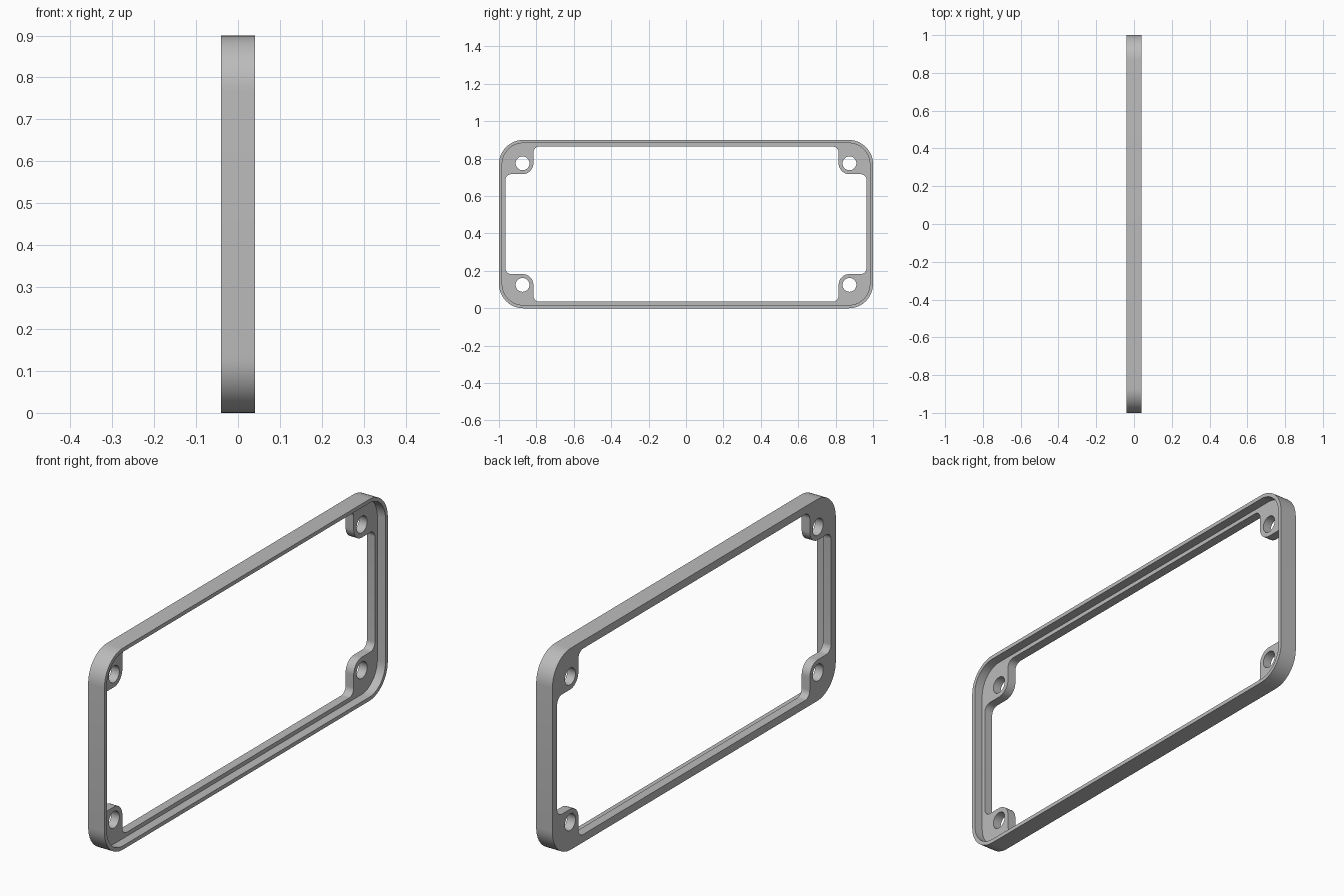
import bpy
import bmesh
from math import sin, cos, pi, radians
from mathutils import Vector

cube = bpy.data.objects.get("Cube")
if cube:
    bpy.data.objects.remove(cube, do_unlink=True)

MID = 0.45                              # height of the frame's centre
BACK, STEP, FRONT = -0.04, 0.0, 0.04    # x of back face, ledge and rim
QUADRANTS = ((1, 1), (-1, 1), (-1, -1), (1, -1))

grey = bpy.data.materials.new("plain grey")
grey.use_nodes = True
grey.diffuse_color = (0.5, 0.5, 0.5, 1)
grey.node_tree.nodes["Principled BSDF"].inputs["Base Color"].default_value = grey.diffuse_color


def rounded_outline(quarter, steps=12):
    """Mirror (y, z, radius) corners into four quadrants and round each one."""
    corners = []
    for sy, sz in QUADRANTS:
        part = [(Vector((sy * y, sz * z)), r) for y, z, r in quarter]
        corners += part if sy * sz > 0 else part[::-1]
    points = []
    for i, (p, r) in enumerate(corners):
        before = (corners[i - 1][0] - p).normalized()
        after = (corners[(i + 1) % len(corners)][0] - p).normalized()
        centre = p + r * (before + after)
        for k in range(steps + 1):
            t = pi / 2 * k / steps
            points.append(centre - r * (after * cos(t) + before * sin(t)))
    return points


def circle(y, z, r, count=40):
    return [Vector((y + r * cos(2 * pi * k / count), z + r * sin(2 * pi * k / count)))
            for k in range(count)]


bm = bmesh.new()


def ring(points, x):
    """Closed loop of edges in the plane at x."""
    verts = [bm.verts.new((x, p.x, p.y + MID)) for p in points]
    return [bm.edges.new((v, verts[(i + 1) % len(verts)])) for i, v in enumerate(verts)]


def wall(points, x0, x1):
    """Straight wall between two planes; returns both edge loops."""
    a, b = ring(points, x0), ring(points, x1)
    for ea, eb in zip(a, b):
        bm.faces.new((ea.verts[0], ea.verts[1], eb.verts[1], eb.verts[0]))
    return a, b


def cap(loops):
    """Flat face bounded by an outer loop and its openings."""
    bmesh.ops.triangle_fill(bm, edges=[e for loop in loops for e in loop],
                            use_beauty=True, normal=(1, 0, 0))


# Outer wall, recess wall, window with corner tabs, screw holes
outer = wall(rounded_outline([(1.0, 0.45, 0.13)]), BACK, FRONT)
recess = wall(rounded_outline([(0.983, 0.433, 0.113)]), STEP, FRONT)
window = wall(rounded_outline([(0.966, 0.267, 0.033), (0.816, 0.267, 0.058),
                               (0.816, 0.415, 0.033)]), BACK, STEP)
holes = [wall(circle(sy * 0.874, sz * 0.325, 0.037), BACK, STEP) for sy, sz in QUADRANTS]

# Back face, recessed ledge with tabs, rim
cap([outer[0], window[0]] + [h[0] for h in holes])
cap([recess[0], window[1]] + [h[1] for h in holes])
cap([outer[1], recess[1]])

bmesh.ops.recalc_face_normals(bm, faces=bm.faces)
mesh = bpy.data.meshes.new("bezel_frame")
bm.to_mesh(mesh)
bm.free()
mesh.materials.append(grey)
frame = bpy.data.objects.new("bezel_frame", mesh)
bpy.context.collection.objects.link(frame)

# Smooth arcs, crisp edges
bpy.ops.object.select_all(action="DESELECT")
frame.select_set(True)
bpy.context.view_layer.objects.active = frame
bpy.ops.object.shade_smooth_by_angle(angle=radians(30))
